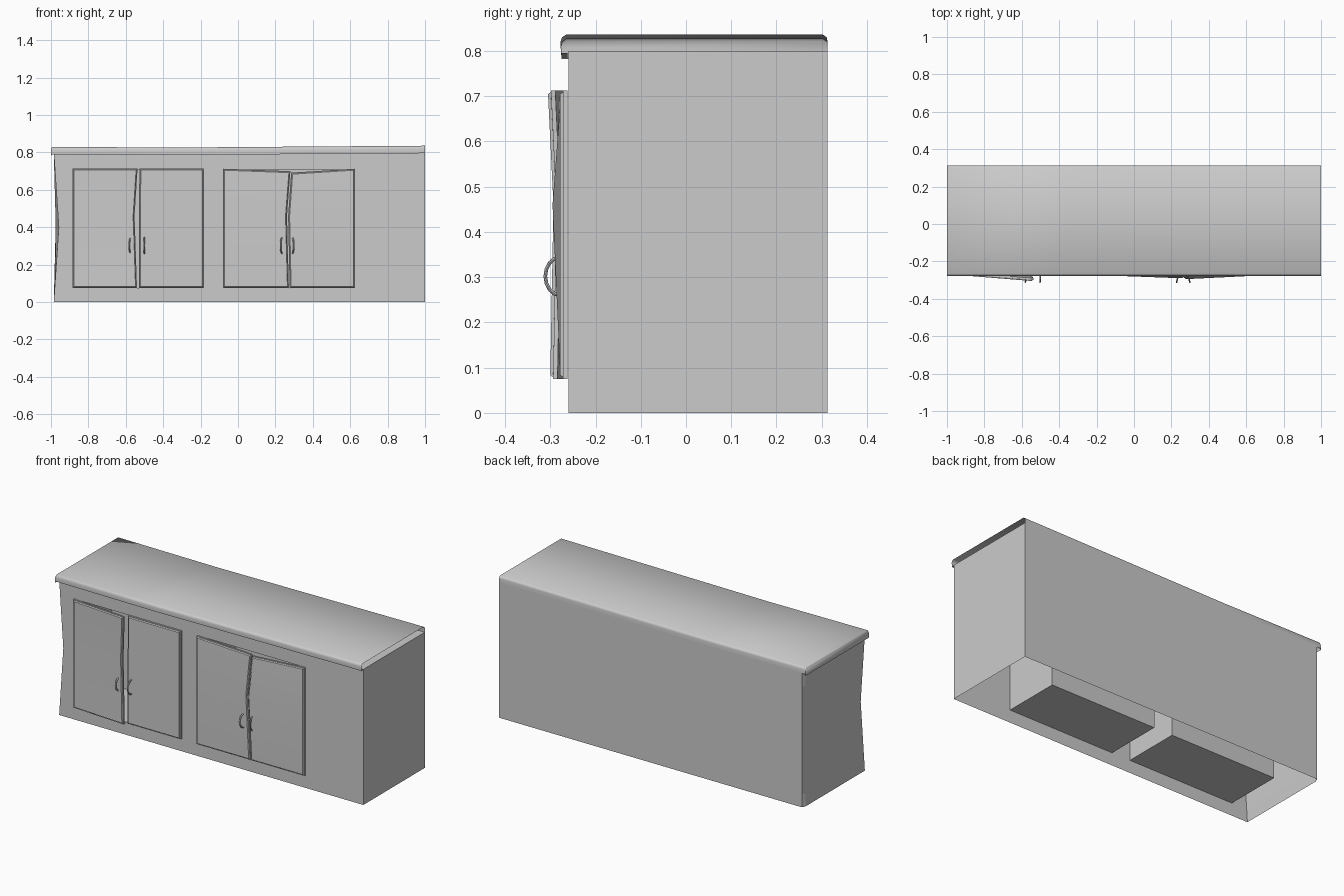
import bpy, bmesh, math
from mathutils import Vector

cube = bpy.data.objects.get("Cube")
if cube:
    bpy.data.objects.remove(cube)

grey = bpy.data.materials.new("light grey")
grey.use_nodes = True
tone = (0.6, 0.6, 0.6, 1)
grey.diffuse_color = tone
grey.node_tree.nodes["Principled BSDF"].inputs["Base Color"].default_value = tone

FRONT, BACK, LEFT, RIGHT, TOP = -0.26, 0.313, -0.985, 1.0, 0.8


def finish(bm, name, smooth=None):
    bmesh.ops.remove_doubles(bm, verts=bm.verts, dist=0.0005)
    bmesh.ops.recalc_face_normals(bm, faces=bm.faces)
    mesh = bpy.data.meshes.new(name)
    bm.to_mesh(mesh)
    bm.free()
    obj = bpy.data.objects.new(name, mesh)
    bpy.context.collection.objects.link(obj)
    mesh.materials.append(grey)
    if smooth:
        bpy.ops.object.select_all(action='DESELECT')
        bpy.context.view_layer.objects.active = obj
        obj.select_set(True)
        bpy.ops.object.shade_smooth_by_angle(angle=math.radians(smooth))
    return obj


def loft(bm, rows, closed=False):
    """Skin a list of equally long point rows."""
    grid = [[bm.verts.new(p) for p in row] for row in rows]
    n = len(rows[0])
    for a, b in zip(grid, grid[1:]):
        for i in range(n if closed else n - 1):
            j = (i + 1) % n
            bm.faces.new((a[i], a[j], b[j], b[i]))
    return grid


# Cabinet body: open underneath, with two recesses in the front
openings = [(-0.88, -0.19), (-0.07, 0.62)]
bm = bmesh.new()
levels = [0, 0.075, 0.4, 0.71, TOP]
bow = {0.4: 0.027, 0.075: 0.005, 0.71: 0.006}
columns = [LEFT, *openings[0], *openings[1], RIGHT]
for i, (x0, x1) in enumerate(zip(columns, columns[1:])):
    for z0, z1 in zip(levels, levels[1:]):
        if i % 2 and 0.07 < z0 < 0.7:
            continue
        dent = [bow.get(z, 0) if i == 0 else 0 for z in (z0, z1)]
        loft(bm, [[(x0 + dent[0], FRONT, z0), (x1, FRONT, z0)],
                  [(x0 + dent[1], FRONT, z1), (x1, FRONT, z1)]])
# side and back walls, the left one dented
loft(bm, [[(LEFT + bow.get(z, 0), FRONT, z),
           (LEFT + bow.get(z, 0) * 0.4, 0.29, z),
           (LEFT + 0.01, BACK, z), (RIGHT, BACK, z), (RIGHT, FRONT, z)]
          for z in levels])
loft(bm, [[(LEFT, FRONT, TOP), (RIGHT, FRONT, TOP)],
          [(LEFT + 0.01, BACK, TOP), (RIGHT, BACK, TOP)]])
finish(bm, "cabinet_body")

# Inner compartments behind the doors
for side, (x0, x1) in zip(("right", "left"), openings):
    bm = bmesh.new()
    rings = [[(x0, y, 0.075), (x1, y, 0.075), (x1, y, 0.71), (x0, y, 0.71)]
             for y in (FRONT, 0.08)]
    grid = loft(bm, rings, closed=True)
    bm.faces.new(grid[1])
    finish(bm, side + "_compartment")

# Worktop: rounded long edges, slight sag, open at its left end
bm = bmesh.new()
profile = [(-0.262, -0.04), (-0.275, -0.04), (-0.277, -0.015), (-0.274, -0.006),
           (-0.265, 0), (0.303, 0), (0.311, -0.006), (BACK, -0.015), (BACK, -0.04)]
stations = [(-1, 0.822), (-0.994, 0.83), (-0.35, 0.826), (0.3, 0.831), (1, 0.836)]
grid = loft(bm, [[(x, y, z + dz) for y, dz in profile] for x, z in stations])
bm.faces.new(grid[0])
finish(bm, "worktop", 50)


# Doors: warped panels with a thin bevelled rim
def door(name, hinge_x, free_edge, top_z):
    bm = bmesh.new()
    heights = [0.075, 0.46, top_z]
    s = 1 if free_edge[0][0] > hinge_x else -1
    rim, thick = 0.008, 0.016

    def ring(inset, lift):
        hinge = [Vector((hinge_x + s * inset, -0.262 - lift, z)) for z in (0.075, 0.46, 0.713)]
        free = [Vector((x - s * inset, y + thick - lift, z))
                for (x, y), z in zip(free_edge, heights)]
        for edge in (hinge, free):
            edge[0].z += inset
            edge[2].z -= inset
        return hinge + free[::-1]

    grid = loft(bm, [ring(0, 0), ring(0, thick * 0.6), ring(rim * 0.5, thick * 0.6),
                     ring(rim, thick)], closed=True)
    for r in (grid[0], grid[-1]):
        bm.faces.new((r[0], r[1], r[4], r[5]))
        bm.faces.new((r[1], r[2], r[3], r[4]))
    finish(bm, name, 30)


door("right_cabinet_outer_door", -0.885,
     [(-0.54, -0.3), (-0.553, -0.293), (-0.537, -0.305)], 0.713)
door("right_cabinet_inner_door", -0.183,
     [(-0.53, -0.278), (-0.53, -0.278), (-0.527, -0.278)], 0.713)
door("left_cabinet_inner_door", -0.08,
     [(0.272, -0.278), (0.262, -0.29), (0.28, -0.28)], 0.7)
door("left_cabinet_outer_door", 0.625,
     [(0.276, -0.278), (0.268, -0.295), (0.284, -0.278)], 0.692)


# Handles: bowed thin bars
def handle(name, x, lean):
    bm = bmesh.new()
    rows = []
    for i in range(9):
        a = math.pi * i / 8
        out = Vector((lean * 0.25, -1, 0)) * math.sin(a)
        centre = Vector((x, -0.278, 0.302)) + out * 0.033
        centre.z += 0.042 * math.cos(a)
        radial = (out + Vector((0, 0, math.cos(a)))).normalized()
        rows.append([centre + radial * 0.004 * math.cos(t) + Vector((0.004 * math.sin(t), 0, 0))
                     for t in (math.tau * k / 8 for k in range(8))])
    grid = loft(bm, rows, closed=True)
    bm.faces.new(grid[0])
    bm.faces.new(grid[-1])
    finish(bm, name, 40)


for name, x, lean in (("right_outer_handle", -0.573, -1), ("right_inner_handle", -0.5, -0.3),
                      ("left_inner_handle", 0.236, -1), ("left_outer_handle", 0.29, 1)):
    handle(name, x, lean)
